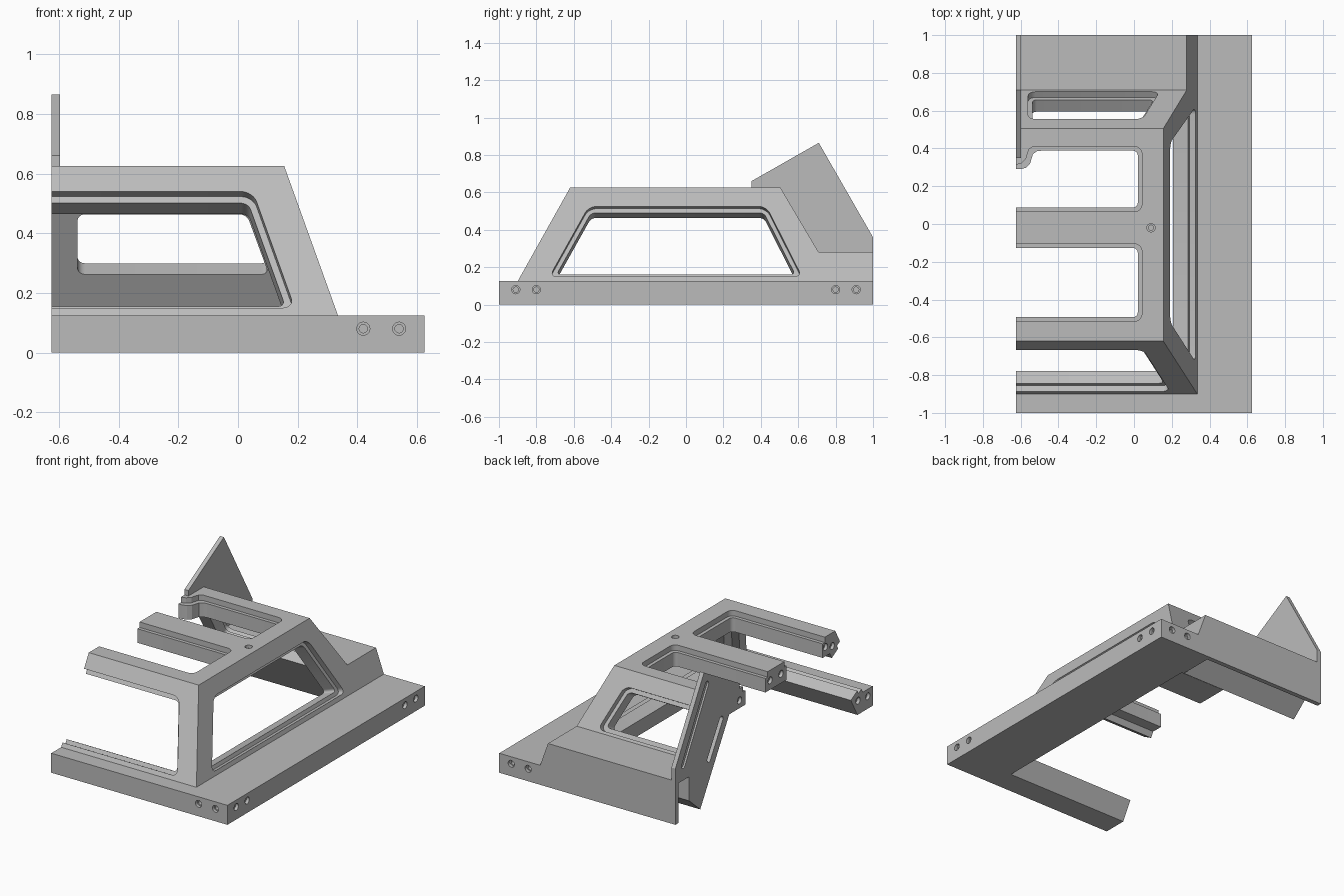
import bpy, bmesh
from math import radians
from mathutils import Vector, geometry

if "Cube" in bpy.data.objects:
    bpy.data.objects.remove(bpy.data.objects["Cube"])

grey = bpy.data.materials.new("plain grey")
grey.use_nodes = True
colour = (0.5, 0.5, 0.5, 1)
grey.diffuse_color = colour
grey.node_tree.nodes["Principled BSDF"].inputs["Base Color"].default_value = colour

END, TOP, WALL = -0.625, 0.625, 0.125


def add(name, bm):
    bmesh.ops.recalc_face_normals(bm, faces=bm.faces)
    mesh = bpy.data.meshes.new(name)
    bm.to_mesh(mesh)
    bm.free()
    obj = bpy.data.objects.new(name, mesh)
    mesh.materials.append(grey)
    bpy.context.collection.objects.link(obj)
    return obj


def loft(name, ring_a, ring_b, radius=0):
    """Solid between two matching rings, optionally with rounded long edges."""
    bm = bmesh.new()
    a = [bm.verts.new(p) for p in ring_a]
    b = [bm.verts.new(p) for p in ring_b]
    bm.faces.new(a)
    bm.faces.new(b)
    n = len(a)
    for i in range(n):
        bm.faces.new((a[i], a[(i + 1) % n], b[(i + 1) % n], b[i]))
    if radius:
        edges = [bm.edges.get((p, q)) for p, q in zip(a, b)]
        bmesh.ops.bevel(bm, geom=edges, offset=radius, segments=6, profile=0.5, affect='EDGES')
    return add(name, bm)


def plate(name, pts, x0, x1, radius=0):
    return loft(name, [(x0, y, z) for y, z in pts], [(x1, y, z) for y, z in pts], radius)


def slab(name, pts, z0, z1):
    return loft(name, [(x, y, z0) for x, y in pts], [(x, y, z1) for x, y in pts])


def boolean(target, tool, op='DIFFERENCE'):
    mod = target.modifiers.new("cut", 'BOOLEAN')
    mod.operation, mod.object, mod.solver = op, tool, 'EXACT'
    bpy.context.view_layer.objects.active = target
    bpy.ops.object.modifier_apply(modifier=mod.name)
    bpy.data.objects.remove(tool)


def ring(z, inset=0, x0=END, y0=None, y1=None):
    """Horizontal section of the sloping cabin at height z."""
    front = -0.97 + 0.56 * z + inset if y0 is None else y0
    back = 0.875 - 0.592 * z - inset if y1 is None else y1
    side = 0.38 - 0.36 * z - inset
    return [(x0, front, z), (side, front, z), (side, back, z), (x0, back, z)]


def shrink(pts, d):
    """Move each side of a convex counter-clockwise outline inward by d."""
    pts = [Vector(p) for p in pts]
    lines = []
    for p, q in zip(pts, pts[1:] + pts[:1]):
        t = (q - p).normalized()
        s = Vector((-t.y, t.x)) * d
        lines.append((p + s, q + s))
    out = []
    for i, (a, b) in enumerate(lines):
        c, e = lines[i - 1]
        t1, t2 = b - a, e - c
        k = (c - a).cross(t2) / t1.cross(t2) if hasattr(t1, "cross") else 0
        out.append(a + t1 * k)
    return out


# cabin shell on a flat base with a low rear deck
body = loft("cabin_frame", ring(0), ring(TOP))
base = [(END, -1), (-END, -1), (-END, 1), (END, 1)]
boolean(body, slab("base", base, 0, 0.125), 'UNION')
deck = loft("deck", ring(0, 0, END, 0.6, 1), ring(0.28, 0, END, 0.6, 1))
boolean(body, deck, 'UNION')
boolean(body, loft("inside", ring(-0.1, WALL, -0.9), ring(TOP - WALL, WALL, -0.9)))
channel = [(0.745, -0.1), (0.97, -0.1), (0.97, 0.255), (0.86, 0.255), (0.86, 0.1), (0.745, 0)]
boolean(body, plate("channel", channel, -0.8, 0.24))

# stepped windows cut square to each sloping face
faces = {
    "front": (lambda u, v: (u, -0.97 + 0.56 * v, v), (0, -1, 0.56)),
    "side": (lambda u, v: (0.38 - 0.36 * v, u, v), (1, 0, 0.36)),
    "back": (lambda u, v: (u, 0.875 - 0.592 * v, v), (0, 1, 0.592)),
    "top": (lambda u, v: (u, v, TOP), (0, 0, 1)),
}
windows = [
    ("front", [(-0.8, 0.15), (0.19, 0.15), (0.05, 0.54), (-0.8, 0.54)]),
    ("side", [(-0.73, 0.15), (0.62, 0.15), (0.43, 0.525), (-0.52, 0.525)]),
    ("back", [(-0.56, 0.295), (0.135, 0.295), (0.045, 0.54), (-0.56, 0.54)]),
    ("top", [(-0.8, 0.065), (0.042, 0.065), (0.042, 0.41), (-0.8, 0.41)]),
    ("top", [(-0.8, -0.515), (0.042, -0.515), (0.042, -0.105), (-0.8, -0.105)]),
]
for face, outline in windows:
    place, normal = faces[face]
    normal = Vector(normal).normalized()
    for inset, depth, radius in ((0, 0.035, 0.04), (0.022, 0.17, 0.025)):
        pts = [Vector(place(*p)) for p in shrink(outline, inset)]
        boolean(body, loft("opening", [p + normal * 0.05 for p in pts],
                           [p - normal * depth for p in pts], radius))


# screw holes: wide mouth, narrower bore
def hole(target, pos, inward, bore=0.12):
    inward = Vector(inward)
    for r, depth in ((0.022, 0.02), (0.014, bore)):
        bm = bmesh.new()
        turn = inward.to_track_quat('Z', 'Y').to_matrix().to_4x4()
        turn.translation = Vector(pos)
        bmesh.ops.create_cone(bm, cap_ends=True, segments=20, radius1=r, radius2=r,
                              depth=2 * depth, matrix=turn)
        boolean(target, add("hole", bm))


for x in (0.42, 0.54):
    hole(body, (x, -1, 0.08), (0, 1, 0))
    hole(body, (x, 1, 0.08), (0, -1, 0))
for y in (0.8, 0.91):
    hole(body, (-END, y, 0.08), (-1, 0, 0))
    hole(body, (-END, -y, 0.08), (-1, 0, 0))
hole(body, (0.09, -0.02, TOP), (0, 0, -1))
for y, z in ((0.04, 0.56), (-0.07, 0.56), (-0.52, 0.56), (-0.59, 0.54), (-0.85, 0.09), (-0.95, 0.08)):
    hole(body, (END, y, z), (1, 0, 0))


# long key slots in the end faces
def slot(target, start, finish, depth):
    a, b = Vector(start), Vector(finish)
    t = (b - a).normalized() * 0.018
    s = Vector((-t.y, t.x))
    pts = [a - t + s, a - t - s, b + t - s, b + t + s]
    boolean(target, plate("slot", pts, END - 0.05, END + depth, 0.0175))


slot(body, (0.535, 0.50), (0.66, 0.29), 0.03)

# upright fin at the open end
fin = plate("rear_fin", [(0.35, TOP), (0.35, 0.66), (0.71, 0.865), (1, 0.36), (1, 0.28),
                         (0.709, 0.28), (0.505, TOP)], END, END + 0.028)
slot(fin, (0.68, 0.78), (0.92, 0.35), 0.012)

# curled lug under the fin, stepped like the window edges
lug_edge = [(END, 0.45), (-0.49, 0.45), (-0.49, 0.388), (-0.515, 0.385), (-0.535, 0.37),
            (-0.543, 0.345), (-0.55, 0.32), (-0.572, 0.298), (-0.6, 0.29), (END, 0.29)]
lug = slab("curled_lug", lug_edge, TOP - WALL, TOP - 0.035)
hole(lug, (END, 0.35, 0.55), (1, 0, 0), 0.05)
step = [(x - (0.022 if x > END else 0), y + 0.024) for x, y in lug_edge]
cap = slab("lug_cap", step, TOP - 0.035, TOP)

bpy.ops.object.select_all(action='DESELECT')
for obj in (body, fin, lug, cap):
    obj.select_set(True)
bpy.context.view_layer.objects.active = body
bpy.ops.object.shade_smooth_by_angle(angle=radians(25))
